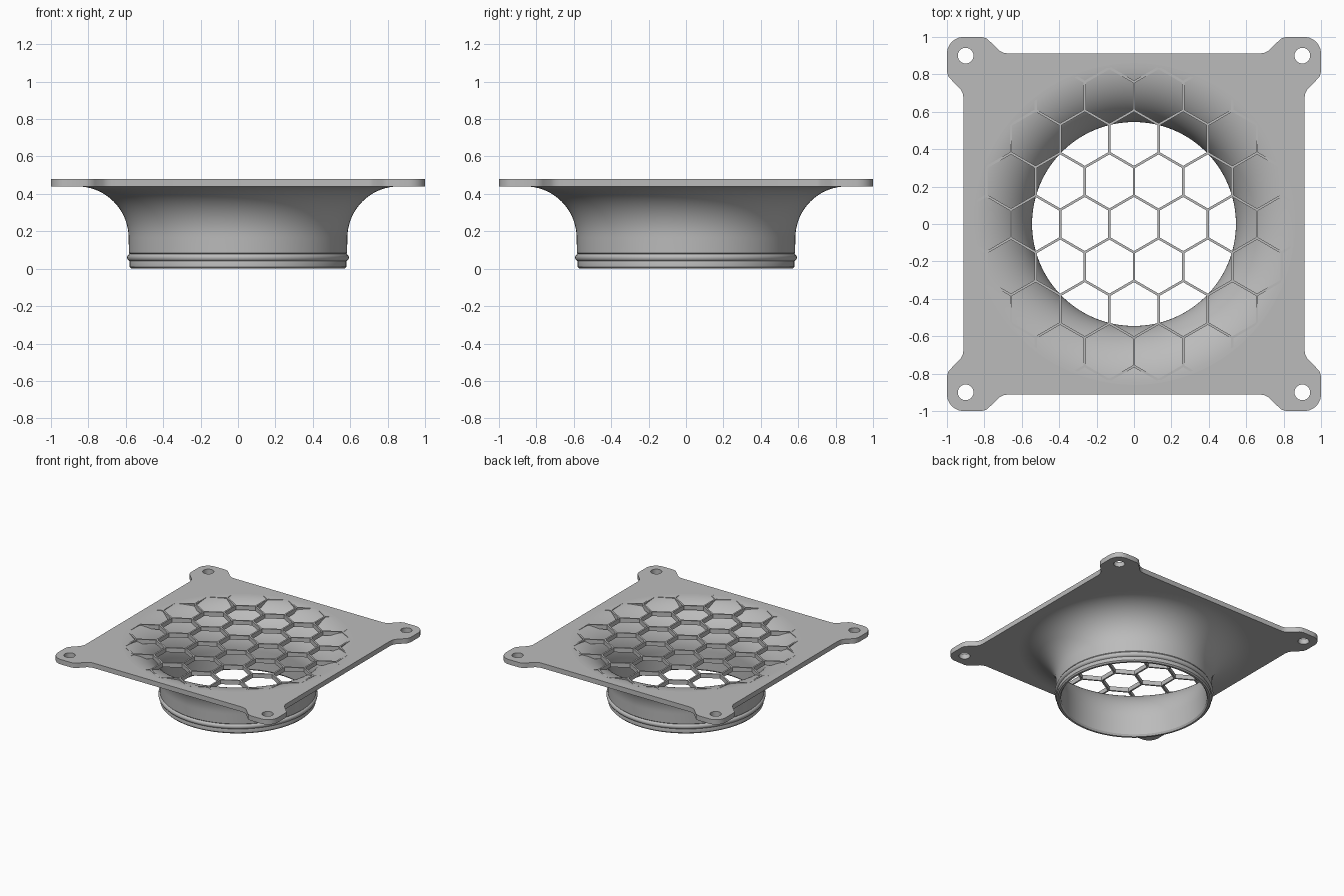
import bpy, bmesh
from math import sin, cos, pi, radians, sqrt
from mathutils import Vector, Matrix

if "Cube" in bpy.data.objects:
    bpy.data.objects.remove(bpy.data.objects["Cube"])

TOP, BOTTOM = 0.48, 0.44      # plate faces
MOUTH = 0.86                  # radius where the funnel meets the plate
SEGMENTS = 128

grey = bpy.data.materials.new("plain grey")
grey.use_nodes = True
grey.diffuse_color = (0.5, 0.5, 0.5, 1)
grey.node_tree.nodes["Principled BSDF"].inputs["Base Color"].default_value = (0.5, 0.5, 0.5, 1)


def finish(name, bm, smooth=True):
    bmesh.ops.recalc_face_normals(bm, faces=bm.faces)
    mesh = bpy.data.meshes.new(name)
    bm.to_mesh(mesh)
    bm.free()
    mesh.materials.append(grey)
    obj = bpy.data.objects.new(name, mesh)
    bpy.context.collection.objects.link(obj)
    if smooth:
        bpy.ops.object.select_all(action='DESELECT')
        obj.select_set(True)
        bpy.context.view_layer.objects.active = obj
        bpy.ops.object.shade_smooth_by_angle(angle=radians(30))
    return obj


def arc(cx, cy, r, start, end, n):
    angles = [radians(start + (end - start) * i / n) for i in range(n + 1)]
    return [(cx + r * cos(a), cy + r * sin(a)) for a in angles]


def raise_up(bm, height):
    """Extrude a flat sheet into a closed slab."""
    result = bmesh.ops.extrude_face_region(bm, geom=bm.faces[:], use_keep_orig=True)
    moved = [v for v in result["geom"] if isinstance(v, bmesh.types.BMVert)]
    bmesh.ops.translate(bm, verts=moved, vec=(0, 0, height))


# Mounting plate: square with four rounded ears, a mouth and bolt holes
ear = [(0.675, 0.912), (0.70, 0.916), (0.722, 0.928), (0.765, 0.971), (0.787, 0.992), (0.815, 1.0)]
corner = ear + arc(0.91, 0.91, 0.09, 90, 0, 10) + [(y, x) for x, y in reversed(ear)]
outline = []
for k in range(4):
    turn = Matrix.Rotation(-k * pi / 2, 2)
    outline += [tuple(turn @ Vector(p)) for p in corner]
loops = [outline, arc(0, 0, MOUTH, 0, 360, SEGMENTS)[:-1]]
loops += [arc(sx * 0.9, sy * 0.9, 0.042, 0, 360, 32)[:-1] for sx in (-1, 1) for sy in (-1, 1)]
bm = bmesh.new()
for loop in loops:
    verts = [bm.verts.new((x, y, BOTTOM)) for x, y in loop]
    for i, v in enumerate(verts):
        bm.edges.new((verts[i - 1], v))
bmesh.ops.triangle_fill(bm, use_beauty=True, use_dissolve=False, edges=bm.edges[:], normal=(0, 0, 1))
raise_up(bm, TOP - BOTTOM)
finish("mounting_plate", bm)

# Funnel: flared duct with a beaded collar, turned about z
bead = arc(0.572, 0.06, 0.021, -70, 70, 8)
outside = [(0.57, 0.0), (0.58, 0.01), (0.58, 0.038)] + bead + [(0.583, 0.084)]
profile = ([(0.555, 0.0)] + outside + arc(MOUTH, 0.165, 0.275, 180, 90, 24)
           + arc(MOUTH, 0.165, 0.315, 90, 180, 24) + [(0.545, 0.015)])
bm = bmesh.new()
ring = [bm.verts.new((r, 0, z)) for r, z in profile]
edges = [bm.edges.new((ring[i - 1], v)) for i, v in enumerate(ring)]
bmesh.ops.spin(bm, geom=ring + edges, cent=(0, 0, 0), axis=(0, 0, 1), angle=2 * pi,
               steps=SEGMENTS, use_merge=True)
bmesh.ops.remove_doubles(bm, verts=bm.verts, dist=0.0001)
finish("flared_duct", bm)

# Honeycomb guard: hexagonal frames trimmed to the mouth
PITCH, WALL, REACH = 0.263, 0.013, 0.845
outer, inner = PITCH / sqrt(3), (PITCH - WALL) / sqrt(3)
bm = bmesh.new()
for row in range(-5, 6):
    for col in range(-5, 6):
        cx = (col + 0.5 * (row % 2)) * PITCH
        cy = row * PITCH * sqrt(3) / 2
        rims = [[bm.verts.new((x, y, BOTTOM + 0.005)) for x, y in arc(cx, cy, r, 30, 390, 6)[:-1]]
                for r in (outer, inner)]
        for i in range(6):
            bm.faces.new((rims[0][i - 1], rims[0][i], rims[1][i], rims[1][i - 1]))
bmesh.ops.remove_doubles(bm, verts=bm.verts, dist=0.001)
for k in range(48):
    direction = Vector((cos(k * pi / 24), sin(k * pi / 24), 0))
    bmesh.ops.bisect_plane(bm, geom=bm.verts[:] + bm.edges[:] + bm.faces[:],
                           plane_co=direction * REACH, plane_no=direction, clear_outer=True)
raise_up(bm, TOP - BOTTOM - 0.005)
finish("honeycomb_guard", bm, smooth=False)
